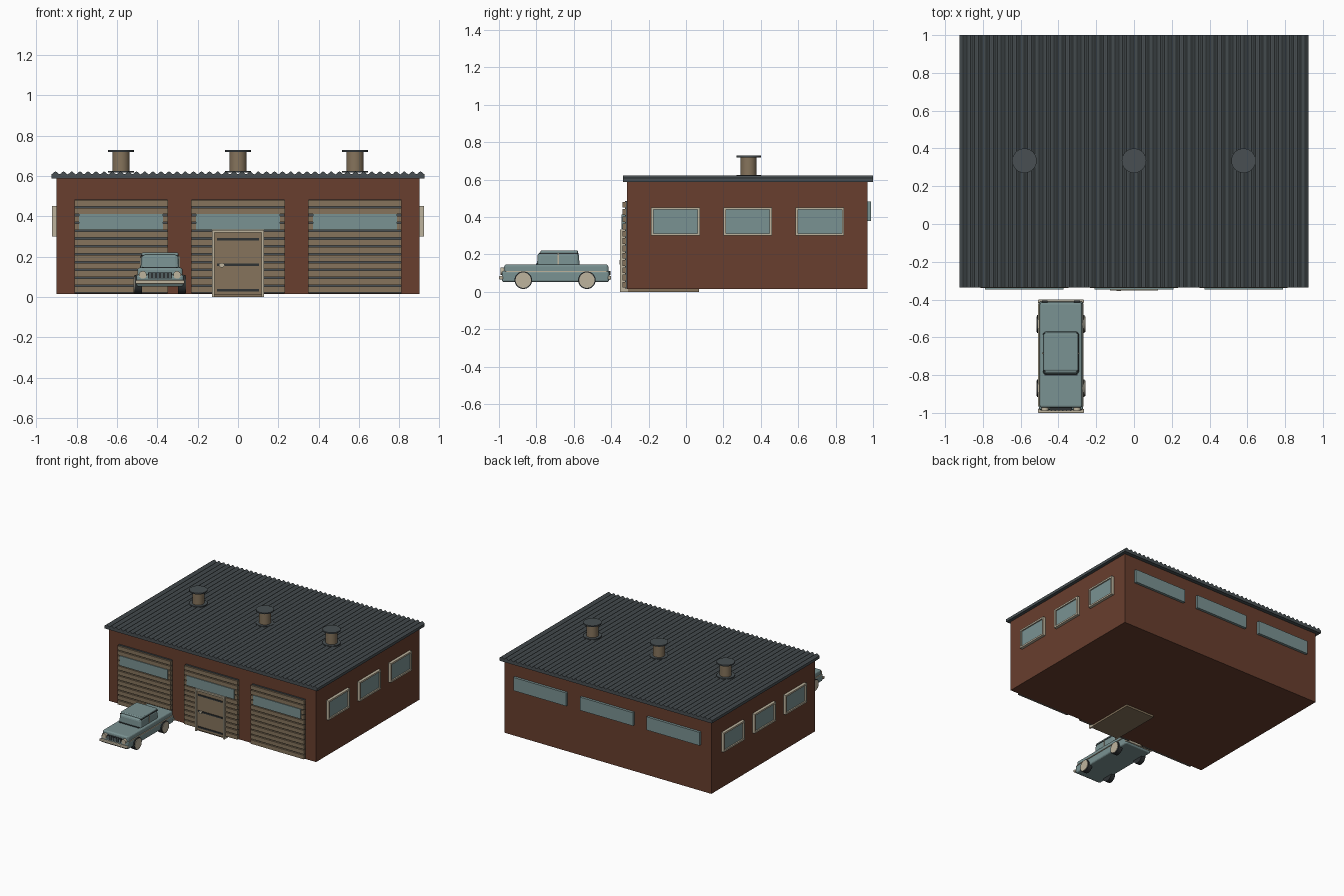
import bpy, bmesh, math
from mathutils import Matrix

if "Cube" in bpy.data.objects:
    bpy.data.objects.remove(bpy.data.objects["Cube"])


def mat(name, r, g, b):
    m = bpy.data.materials.new(name)
    lin = [((c / 255 + 0.055) / 1.055) ** 2.4 for c in (r, g, b)]
    m.diffuse_color = (*lin, 1)
    m.use_nodes = True
    m.node_tree.nodes["Principled BSDF"].inputs["Base Color"].default_value = m.diffuse_color
    return m


BRICK = mat("red brick", 104, 62, 46)
TAN = mat("tan wood", 134, 116, 92)
CREAM = mat("cream trim", 190, 180, 158)
TEAL = mat("teal paint and glass", 122, 146, 146)
SLATE = mat("slate metal", 72, 79, 82)
DARK = mat("dark rubber", 46, 50, 52)


def finish(name, bm, material):
    bmesh.ops.recalc_face_normals(bm, faces=bm.faces)
    me = bpy.data.meshes.new(name)
    bm.to_mesh(me)
    bm.free()
    me.materials.append(material)
    ob = bpy.data.objects.new(name, me)
    bpy.context.collection.objects.link(ob)
    return ob


def box(name, x0, x1, y0, y1, z0, z1, material, bevel=0, taper=1):
    bm = bmesh.new()
    bmesh.ops.create_cube(bm, size=1)
    for v in bm.verts:
        k = taper if v.co.z > 0 else 1
        v.co = ((x0 + x1) / 2 + v.co.x * (x1 - x0) * k,
                (y0 + y1) / 2 + v.co.y * (y1 - y0) * k,
                (z0 + z1) / 2 + v.co.z * (z1 - z0))
    if bevel:
        bmesh.ops.bevel(bm, geom=bm.edges[:], offset=bevel, segments=3,
                        profile=0.5, affect='EDGES')
    return finish(name, bm, material)


def cylinder(name, loc, radius, depth, material, axis='Z', sides=32):
    bm = bmesh.new()
    rot = {'Z': Matrix(), 'X': Matrix.Rotation(math.pi / 2, 4, 'Y'),
           'Y': Matrix.Rotation(math.pi / 2, 4, 'X')}[axis]
    bmesh.ops.create_cone(bm, cap_ends=True, segments=sides, radius1=radius,
                          radius2=radius, depth=depth,
                          matrix=Matrix.Translation(loc) @ rot)
    ob = finish(name, bm, material)
    for p in ob.data.polygons:
        p.use_smooth = len(p.vertices) == 4
    for e in ob.data.edges:
        a, b = (ob.data.vertices[i].co for i in e.vertices)
        k = 'XYZ'.index(axis)
        e.use_edge_sharp = abs(a[k] - b[k]) < 1e-6
    return ob


# Brick hall
box("brick_walls", -0.9, 0.9, -0.315, 0.97, 0.015, 0.59, BRICK)

# Corrugated roof: wavy profile extruded along y
bm = bmesh.new()
waves, steps, half = 46, 6, 0.925
n = waves * steps
profile = [(-half + 2 * half * i / n,
            0.616 - 0.007 * math.cos(2 * math.pi * i / steps)) for i in range(n + 1)]
rows = []
for y in (-0.337, 1.0):
    rows.append(([bm.verts.new((x, y, z)) for x, z in profile],
                 [bm.verts.new((x, y, 0.587)) for x, z in profile]))
(ft, fb), (bt, bb) = rows
for i in range(n):
    for a, b in ((ft, bt), (fb, bb), (ft, fb), (bt, bb)):
        bm.faces.new((a[i], a[i + 1], b[i + 1], b[i]))
for i in (0, n):
    bm.faces.new((ft[i], bt[i], bb[i], fb[i]))
finish("corrugated_roof", bm, SLATE)

# Roof vents
for x in (-0.58, 0, 0.58):
    cylinder("vent_flange", (x, 0.335, 0.621), 0.065, 0.008, SLATE)
    cylinder("vent_pipe", (x, 0.335, 0.67), 0.043, 0.1, TAN)
    cylinder("vent_cap", (x, 0.335, 0.724), 0.065, 0.01, SLATE)

# Slatted garage doors with window, and matching windows at the back
for x in (-0.58, 0, 0.58):
    box("garage_door_backing", x - 0.23, x + 0.23, -0.327, -0.31, 0.018, 0.485, SLATE)
    pitch = 0.467 / 12
    for i in range(12):
        z = 0.018 + i * pitch
        box("garage_door_slat", x - 0.232, x + 0.232, -0.34, -0.32,
            z + 0.004, z + pitch - 0.004, TAN)
    box("garage_door_window", x - 0.208, x + 0.208, -0.346, -0.32, 0.335, 0.412, TEAL)
    box("back_window", x - 0.23, x + 0.23, 0.96, 0.99, 0.378, 0.482, TEAL)

# Entry door set in the middle garage door
box("entry_threshold", -0.127, 0.127, -0.335, 0.07, 0.0, 0.016, TAN)
box("entry_door", -0.117, 0.117, -0.344, -0.31, 0.01, 0.322, TAN)
for s in (-1, 1):
    x = s * 0.122
    box("entry_door_post", x - 0.006, x + 0.006, -0.352, -0.31, 0.0, 0.33, CREAM)
box("entry_door_lintel", -0.128, 0.128, -0.352, -0.31, 0.32, 0.332, CREAM)
for z in (0.035, 0.16, 0.287):
    box("entry_door_bar", -0.105, 0.105, -0.349, -0.34, z - 0.006, z + 0.006, DARK)
cylinder("entry_door_knob", (-0.08, -0.35, 0.158), 0.012, 0.012, CREAM, 'Y', 16)

# Framed side windows on both walls
for s in (-1, 1):
    for yc in (-0.056, 0.33, 0.716):
        def plate(name, a, b, y0, y1, z0, z1, m):
            box(name, min(s * a, s * b), max(s * a, s * b), y0, y1, z0, z1, m)
        y0, y1, z0, z1, t = yc - 0.13, yc + 0.13, 0.3, 0.452, 0.013
        plate("side_window_glass", 0.89, 0.912, y0 + t, y1 - t, z0 + t, z1 - t, TEAL)
        plate("side_window_sill", 0.89, 0.922, y0, y1, z0, z0 + t, CREAM)
        plate("side_window_head", 0.89, 0.922, y0, y1, z1 - t, z1, CREAM)
        plate("side_window_jamb", 0.89, 0.922, y0, y0 + t, z0 + t, z1 - t, CREAM)
        plate("side_window_jamb", 0.89, 0.922, y1 - t, y1, z0 + t, z1 - t, CREAM)

# Car body
cx = -0.387
box("car_lower_body", cx - 0.117, cx + 0.117, -0.985, -0.41, 0.052, 0.112, TEAL, 0.012)
box("car_upper_body", cx - 0.112, cx + 0.112, -0.972, -0.415, 0.085, 0.146, TEAL, 0.012)
box("car_cabin", cx - 0.097, cx + 0.097, -0.798, -0.568, 0.125, 0.211, TEAL, 0.018, 0.95)
box("car_roof", cx - 0.091, cx + 0.091, -0.778, -0.578, 0.203, 0.221, TEAL, 0.007)
box("car_roof_gutter", cx - 0.093, cx + 0.093, -0.782, -0.576, 0.202, 0.208, DARK)
box("car_windscreen_base", cx - 0.088, cx + 0.088, -0.803, -0.785, 0.143, 0.15, DARK)
for s in (-1, 1):
    xs = cx + s * 0.117
    box("car_side_trim", xs - 0.003, xs + 0.003, -0.965, -0.42, 0.106, 0.112, CREAM)
    xp = cx + s * 0.096
    box("car_door_pillar", xp - 0.003, xp + 0.003, -0.687, -0.68, 0.14, 0.205, CREAM)

# Car front and rear
box("car_grille", cx - 0.06, cx + 0.06, -0.988, -0.96, 0.092, 0.122, DARK)
for i in range(6):
    x = cx - 0.05 + i * 0.02
    box("car_grille_bar", x - 0.003, x + 0.003, -0.991, -0.98, 0.094, 0.12, TEAL)
for s in (-1, 1):
    cylinder("car_headlight", (cx + s * 0.085, -0.98, 0.11), 0.019, 0.022, CREAM, 'Y', 20)
    box("car_tail_light", cx + s * 0.085 - 0.015, cx + s * 0.085 + 0.015,
        -0.415, -0.404, 0.09, 0.112, DARK)
box("car_front_bumper", cx - 0.122, cx + 0.122, -1.0, -0.978, 0.066, 0.084, CREAM, 0.005)
box("car_rear_bumper", cx - 0.122, cx + 0.122, -0.418, -0.4, 0.066, 0.084, CREAM, 0.005)

# Wheels
for y in (-0.87, -0.53):
    for s in (-1, 1):
        cylinder("car_tyre", (cx + s * 0.108, y, 0.062), 0.047, 0.036, DARK, 'X')
        cylinder("car_hubcap", (cx + s * 0.124, y, 0.062), 0.041, 0.012, CREAM, 'X')
